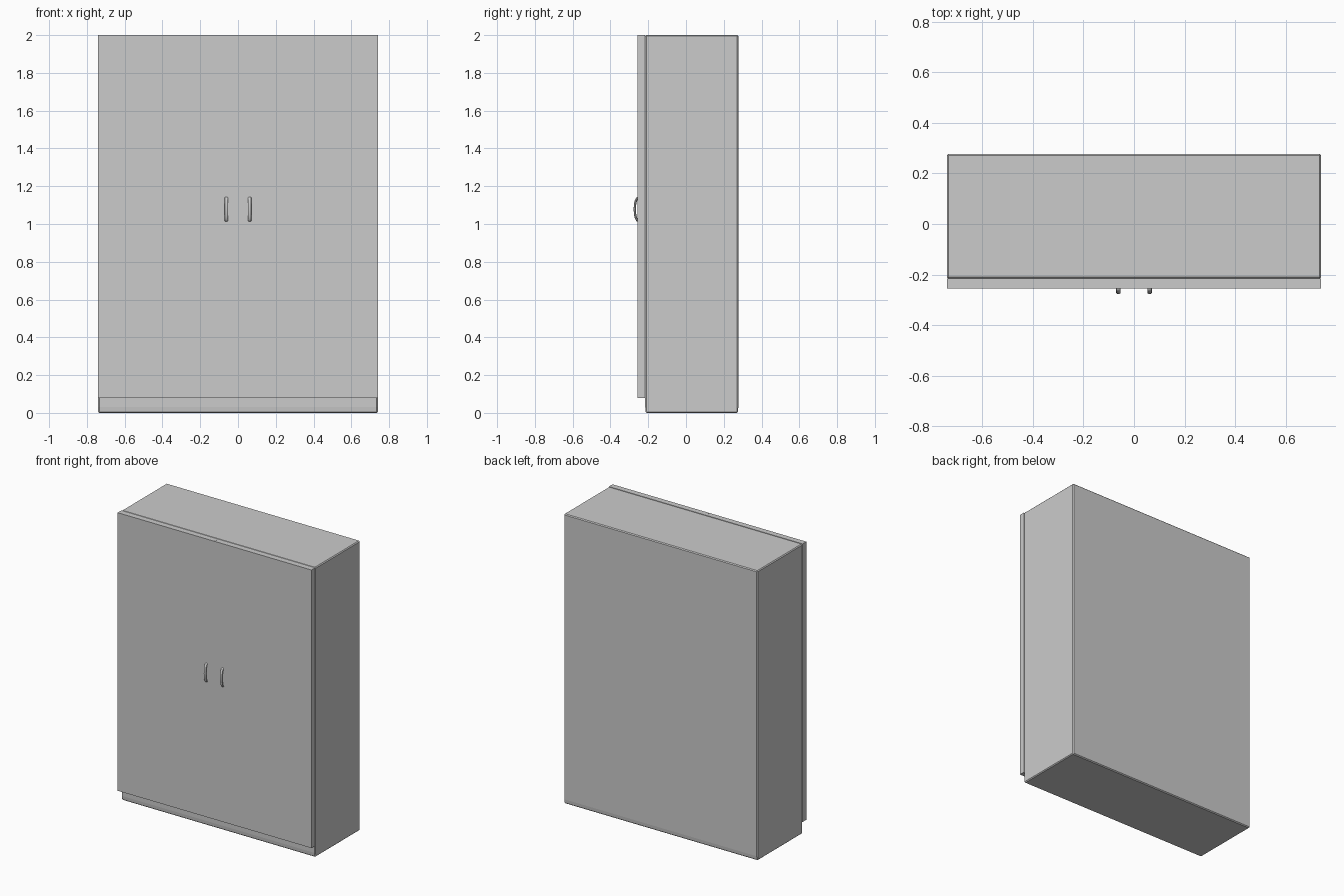
import bpy, bmesh
from math import sin, cos, pi

if "Cube" in bpy.data.objects:
    bpy.data.objects.remove(bpy.data.objects["Cube"])

HALF_W, TOP = 0.74, 2.0
FRONT, BACK = -0.216, 0.277      # carcass depth
DOOR_FRONT, DOOR_BOTTOM = -0.256, 0.08


def add_object(name, bm):
    bmesh.ops.recalc_face_normals(bm, faces=bm.faces)
    mesh = bpy.data.meshes.new(name)
    bm.to_mesh(mesh)
    bm.free()
    obj = bpy.data.objects.new(name, mesh)
    bpy.context.collection.objects.link(obj)
    return obj


def extrude_x(name, profile, x0, x1):
    """Solid made by extruding a (y, z) profile from x0 to x1."""
    bm = bmesh.new()
    face = bm.faces.new([bm.verts.new((x0, y, z)) for y, z in profile])
    new = bmesh.ops.extrude_face_region(bm, geom=[face])["geom"]
    bmesh.ops.translate(bm, vec=(x1 - x0, 0, 0),
                        verts=[v for v in new if isinstance(v, bmesh.types.BMVert)])
    return add_object(name, bm)


def arched_handle(name, x, sides=12, steps=20):
    """Bowed grip swept along a half-ellipse standing off the door."""
    bm = bmesh.new()
    rings = []
    for i in range(steps + 1):
        t = pi * i / steps
        y, z = DOOR_FRONT + 0.002 - 0.017 * sin(t), 1.078 - 0.060 * cos(t)
        ny, nz = -0.060 * sin(t), -0.017 * cos(t)
        n = (ny * ny + nz * nz) ** 0.5
        ring = []
        for k in range(sides):
            a = 2 * pi * k / sides
            r = 0.006 * sin(a) / n
            ring.append(bm.verts.new((x + 0.009 * cos(a), y + ny * r, z + nz * r)))
        rings.append(ring)
    for r0, r1 in zip(rings, rings[1:]):
        for k in range(sides):
            j = (k + 1) % sides
            bm.faces.new((r0[k], r0[j], r1[j], r1[k]))
    bm.faces.new(rings[0])
    bm.faces.new(rings[-1])
    obj = add_object(name, bm)
    bpy.ops.object.select_all(action='DESELECT')
    obj.select_set(True)
    bpy.context.view_layer.objects.active = obj
    bpy.ops.object.shade_smooth_by_angle()


# Carcass: chamfered box with a slightly drawn-in base strip at front and back
lip = 0.003
carcass = extrude_x("carcass", [
    (FRONT + lip, 0), (BACK - lip, 0), (BACK, 0.03),
    (BACK, TOP), (FRONT, TOP), (FRONT, 0.03)], -HALF_W, HALF_W)
bevel = carcass.modifiers.new("chamfer", 'BEVEL')
bevel.width = 0.006
bevel.segments = 1
bevel.limit_method = 'ANGLE'

# Two doors and their handles
door_profile = [(DOOR_FRONT, DOOR_BOTTOM), (FRONT, DOOR_BOTTOM),
                (FRONT, TOP), (DOOR_FRONT, TOP)]
for side, label in ((-1, "left"), (1, "right")):
    extrude_x(label + "_door", door_profile, side * 0.0005, side * HALF_W)
    arched_handle(label + "_handle", side * 0.062)
